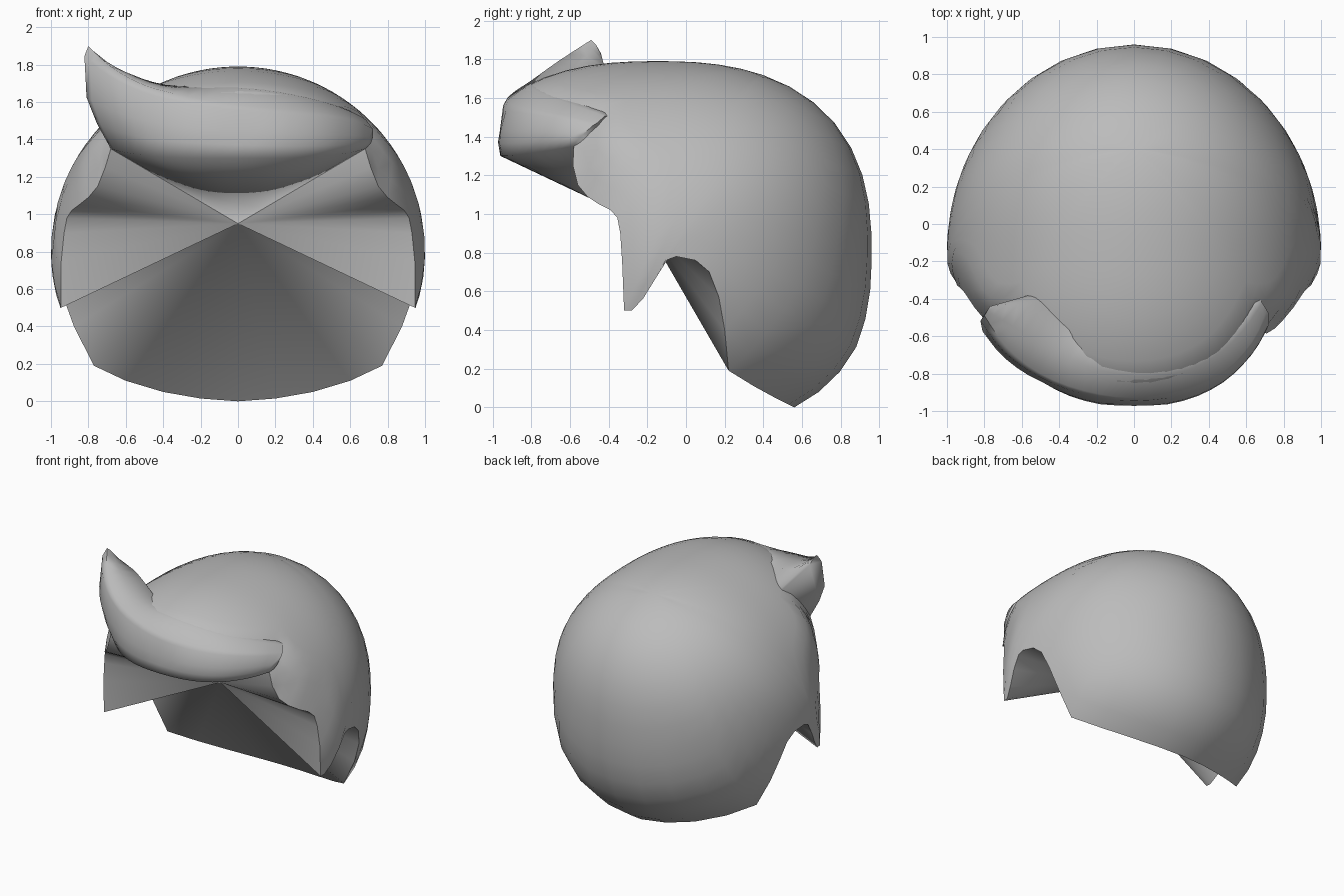
import bpy, math
from mathutils import Vector as V

if "Cube" in bpy.data.objects:
    bpy.data.objects.remove(bpy.data.objects["Cube"])

mat = bpy.data.materials.new("hair_grey")
mat.diffuse_color = (0.5, 0.5, 0.5, 1)
mat.use_nodes = True
mat.node_tree.nodes["Principled BSDF"].inputs["Base Color"].default_value = mat.diffuse_color


def add_mesh(name, verts, faces, angle):
    me = bpy.data.meshes.new(name)
    me.from_pydata([tuple(v) for v in verts], [], faces)
    me.materials.append(mat)
    ob = bpy.data.objects.new(name, me)
    bpy.context.collection.objects.link(ob)
    bpy.ops.object.select_all(action='DESELECT')
    ob.select_set(True)
    bpy.context.view_layer.objects.active = ob
    bpy.ops.object.mode_set(mode='EDIT')
    bpy.ops.mesh.select_all(action='SELECT')
    bpy.ops.mesh.remove_doubles(threshold=.0005)
    bpy.ops.mesh.normals_make_consistent(inside=False)
    bpy.ops.object.mode_set(mode='OBJECT')
    bpy.ops.object.shade_smooth_by_angle(angle=math.radians(angle))


def spline(pts, steps):
    """Smooth curve through the points."""
    out = []
    for i in range(len(pts) - 1):
        a, b = pts[max(i - 1, 0)], pts[i]
        c, d = pts[i + 1], pts[min(i + 2, len(pts) - 1)]
        for s in range(steps):
            t = s / steps
            out.append(0.5 * (2 * b + (c - a) * t + (2 * a - 5 * b + 4 * c - d) * t * t
                              + (3 * b - a - 3 * c + d) * t ** 3))
    return out + [pts[-1]]


# Rounded head volume
CENTRE = V((0, -.15, .80))
POLE = V((0, .45, .75)).normalized()
INNER = V((0, -.22, .95))


def head_radius(d):
    yz = (abs(d.y / 1.11) ** 2.5 + abs(d.z / .99) ** 2.5) ** .8
    return 1 / math.sqrt(d.x ** 2 + yz)


def head_height(x, y):
    rest = max(0, 1 - x * x) ** 1.25 - abs((y + .15) / 1.11) ** 2.5
    return .80 + .99 * max(0, rest) ** .4


def head_side(y, z):
    yz = abs((y + .15) / 1.11) ** 2.5 + abs((z - .8) / .99) ** 2.5
    return math.sqrt(max(0, 1 - yz ** .8))


# Hairline on one side: fringe hem, temple, side lock, ear notch, nape
HEM = [V(p) for p in ((0, -.96, 1.30), (.25, -.93, 1.30), (.45, -.84, 1.31),
                      (.60, -.70, 1.33), (.68, -.58, 1.35))]
TEMPLE = [V(p) for p in ((.71, -.585, 1.25), (.75, -.56, 1.15), (.80, -.51, 1.09),
                         (.85, -.45, 1.05), (.89, -.39, 1.02), (.915, -.355, .98),
                         (.93, -.34, .90), (.945, -.33, .75))]
EAR = [V((head_side(y, z), y, z)) for y, z in (
    (-.32, .50), (-.28, .50), (-.22, .565), (-.155, .67), (-.105, .76), (-.05, .78),
    (.05, .76), (.12, .70), (.17, .57), (.20, .40))]
NAPE = [V(p) for p in ((.77, .22, .19), (.60, .35, .11), (.40, .46, .05),
                       (.20, .53, .015), (0, .56, 0))]


def flip(p):
    return V((-p.x, p.y, p.z))


hem_line = spline([flip(p) for p in HEM[:0:-1]] + HEM, 3)      # left to right
side = TEMPLE + EAR + NAPE
hairline = hem_line + side + [flip(p) for p in side[-2::-1]]

# Bearings of the hairline around the crown, eased so that columns never cross
n, first = len(hairline), len(hem_line)
AXIS_X = V((1, 0, 0))
AXIS_V = POLE.cross(AXIS_X)


def bearing(p):
    d = p - CENTRE
    return math.atan2(d.dot(AXIS_X), d.dot(AXIS_V))


turn = [bearing(p) for p in hairline]
flat = [turn[0]]
for a in turn[1:]:
    step = (a - flat[-1] + math.pi) % (2 * math.pi) - math.pi
    flat.append(flat[-1] + step)
sign = 1 if flat[-1] > flat[0] else -1
full = 2 * math.pi * sign
eased = flat[:]
for _ in range(12):
    eased = [(eased[i - 1] - (full if i == 0 else 0) + 2 * eased[i]
              + eased[(i + 1) % n] + (full if i == n - 1 else 0)) / 4 for i in range(n)]

# Hair shell: rows from the hairline to the crown, closed by a fan inside
ROWS = 14
verts, faces = [], []
for r in range(ROWS):
    t = r / ROWS
    for i, p in enumerate(hairline):
        off = p - CENTRE
        d0 = off.normalized()
        k = off.length / head_radius(d0)
        polar = d0.angle(POLE) * (1 - t)
        w = min(1, t * 3)
        a = flat[i] * (1 - w) + eased[i] * w
        d = POLE * math.cos(polar) + (AXIS_X * math.sin(a) + AXIS_V * math.cos(a)) * math.sin(polar)
        q = CENTRE + d * head_radius(d) * (k + (1 - k) * min(1, t * 5))
        # keep the forehead inside a round front wall
        reach = math.hypot(q.x, q.y + .1)
        if q.z > 1.2 and q.y < -.5 and reach > .85 and r:
            q = V((q.x * .85 / reach, -.1 + (q.y + .1) * .85 / reach, q.z))
        verts.append(q)
crown = len(verts)
verts += [CENTRE + POLE * head_radius(POLE), INNER]
for i in range(n):
    j = (i + 1) % n
    for r in range(ROWS - 1):
        faces.append((r * n + i, r * n + j, r * n + n + j, r * n + n + i))
    faces.append(((ROWS - 1) * n + i, (ROWS - 1) * n + j, crown))
    if i >= first - 1:                  # the fringe closes its own underside
        faces.append((j, i, crown + 1))
add_mesh("hair_shell", verts, faces, 50)

# Swept fringe: crest and inner edge from the raised tip to the right temple
CREST = [V(p) for p in (
    (-.80, -.49, 1.90), (-.68, -.66, 1.79), (-.50, -.80, 1.69), (-.27, -.89, 1.63),
    (0, -.93, 1.585), (.27, -.89, 1.56), (.48, -.79, 1.54), (.63, -.63, 1.51),
    (.71, -.46, 1.47))]
EDGE = [V(p) for p in (
    (-.77, -.44, 1.83), (-.62, -.43, 1.76), (-.45, -.50, 1.73), (-.25, -.62, 1.70),
    (0, -.70, 1.70), (.20, -.70, 1.68), (.36, -.64, 1.65), (.52, -.53, 1.60),
    (.66, -.38, 1.52))]
verts, faces = [], []
for h, c, e in zip(hem_line, spline(CREST, 3), spline(EDGE, 3)):
    left = max(0, -h.x - .45) / .23
    out = V((h.x, h.y + .2, 0)).normalized()
    wall = (h + c) / 2 + out * (.03 + .05 * left)
    wall.y = max(wall.y, -.96)
    upper = c * .8 + wall * .2 + out * (.01 + .012 * left)
    upper.y = max(upper.y, -.955)
    blend = min(1, max(0, (h.x + .6) / .45))
    blend = blend * blend * (3 - 2 * blend)          # sink into the shell
    e.z += (head_height(e.x, e.y) - .02 - e.z) * blend
    top = (c + e) / 2 + V((0, 0, .01))
    top.z = max(top.z, head_height(top.x, top.y) + .003)
    verts += [h, (h + wall) / 2 + out * .012, wall, upper, c, top, e, INNER]
m, count = 8, len(hem_line)
for s in range(count - 1):
    for k in range(m):
        a, b = s * m + k, s * m + (k + 1) % m
        faces.append((a, b, b + m, a + m))
faces += [tuple(range(m)), tuple(range((count - 1) * m, count * m))]
add_mesh("swept_fringe", verts, faces, 80)
